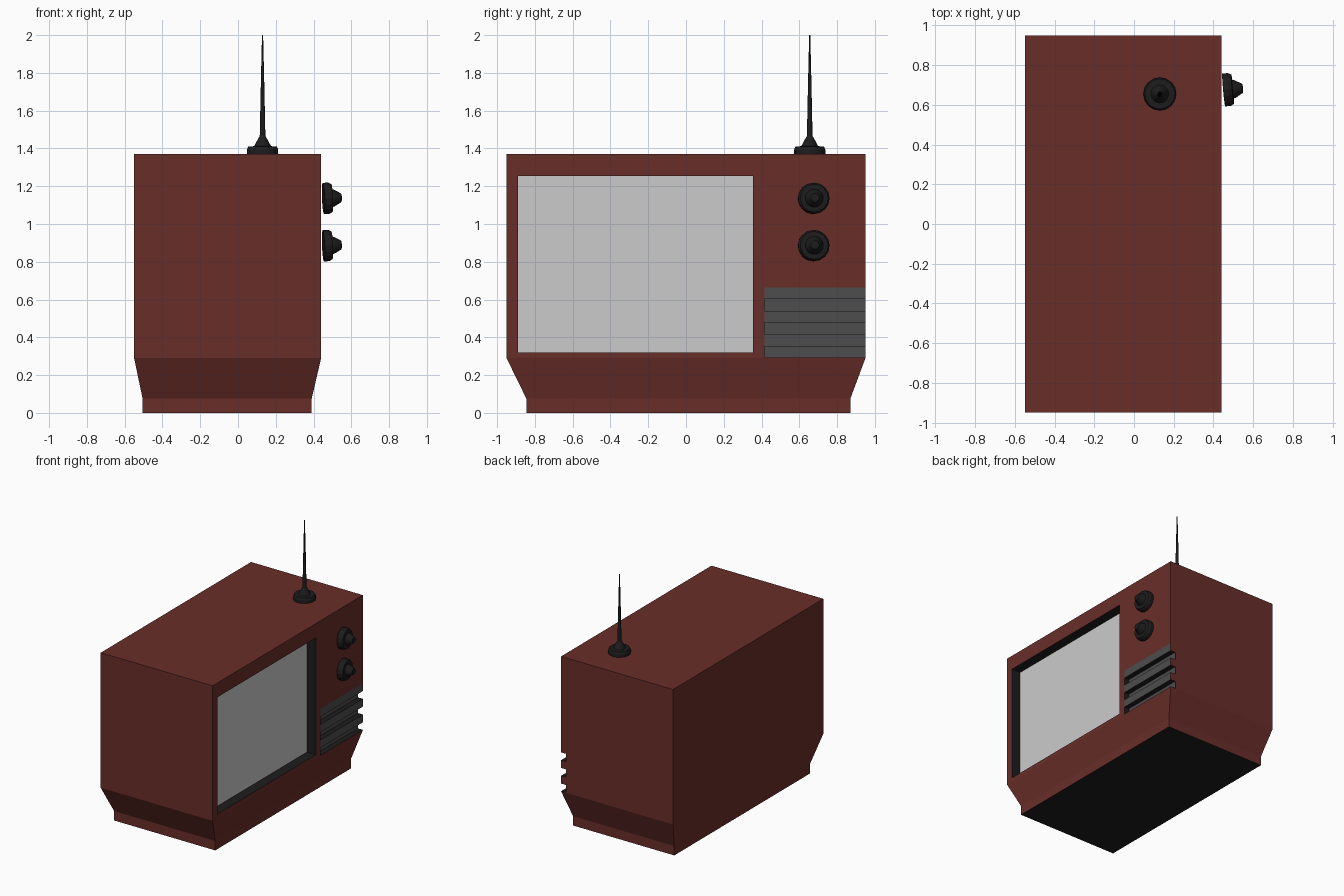
import bpy, bmesh, math
from mathutils import Vector

if "Cube" in bpy.data.objects:
    bpy.data.objects.remove(bpy.data.objects["Cube"])


def material(name, color):
    m = bpy.data.materials.new(name)
    m.diffuse_color = (*color, 1)
    m.use_nodes = True
    m.node_tree.nodes["Principled BSDF"].inputs["Base Color"].default_value = m.diffuse_color
    return m


RED = material("red_wood", (0.14, 0.027, 0.022))
BLACK = material("black", (0.012, 0.012, 0.012))
GREY = material("dark_grey", (0.075, 0.075, 0.075))
GLASS = material("screen_grey", (0.52, 0.52, 0.52))


def make_object(name, bm, mats):
    bmesh.ops.recalc_face_normals(bm, faces=bm.faces)
    me = bpy.data.meshes.new(name)
    bm.to_mesh(me)
    bm.free()
    for m in mats:
        me.materials.append(m)
    ob = bpy.data.objects.new(name, me)
    bpy.context.collection.objects.link(ob)
    return ob


def loft(bm, rings):
    """Skin a stack of closed rings and cap both ends."""
    rows = [[bm.verts.new(p) for p in r] for r in rings]
    n = len(rows[0])
    for a, b in zip(rows, rows[1:]):
        for i in range(n):
            j = (i + 1) % n
            bm.faces.new((a[i], a[j], b[j], b[i]))
    bm.faces.new(rows[0][::-1])
    bm.faces.new(rows[-1])


def rect(x0, x1, y0, y1, z):
    return [(x0, y0, z), (x1, y0, z), (x1, y1, z), (x0, y1, z)]


def box(name, x, y, z, mats):
    bm = bmesh.new()
    loft(bm, [rect(*x, *y, z[0]), rect(*x, *y, z[1])])
    return make_object(name, bm, mats)


def turned(name, profile, location, axis, sides=16):
    """Lathe a (radius, height) profile around an axis."""
    bm = bmesh.new()
    loft(bm, [[(r * math.cos(2 * math.pi * i / sides),
                r * math.sin(2 * math.pi * i / sides), h) for i in range(sides)]
              for r, h in profile])
    ob = make_object(name, bm, [BLACK])
    ob.location = location
    ob.rotation_euler = Vector(axis).to_track_quat('Z', 'Y').to_euler()
    return ob


# Cabinet with tapered foot and dark underside
bm = bmesh.new()
loft(bm, [rect(-0.505, 0.39, -0.845, 0.87, 0),
          rect(-0.505, 0.39, -0.845, 0.87, 0.075),
          rect(-0.55, 0.44, -0.95, 0.95, 0.29),
          rect(-0.55, 0.44, -0.95, 0.95, 1.37)])
bm.normal_update()
for f in bm.faces:
    if f.calc_center_median().z < 0.001:
        f.material_index = 1
cabinet = make_object("cabinet", bm, [RED, BLACK])

# Recesses for the screen and the speaker grille
cutters = [box("screen_cutter", (0.36, 0.6), (-0.89, 0.355), (0.32, 1.255), [BLACK]),
           box("grille_cutter", (0.395, 0.6), (0.415, 1.1), (0.292, 0.665), [BLACK])]
bpy.context.view_layer.objects.active = cabinet
for c in cutters:
    c.hide_render = True
    mod = cabinet.modifiers.new(c.name, 'BOOLEAN')
    mod.operation = 'DIFFERENCE'
    mod.solver = 'EXACT'
    mod.material_mode = 'TRANSFER'
    mod.object = c
    bpy.ops.object.modifier_apply(modifier=mod.name)
    bpy.data.objects.remove(c)

# Screen
box("screen", (0.355, 0.362), (-0.889, 0.354), (0.321, 1.254), [GLASS])

# Speaker grille: back panel and three slats
box("grille_back", (0.39, 0.397), (0.416, 0.949), (0.293, 0.664), [GREY])
for i in range(3):
    z = 0.6025 - i * 0.125
    slat = box(f"grille_slat_{i + 1}", (0.394, 0.44), (0.415, 0.95),
               (z, z + 0.0625), [GREY, BLACK, RED])
    for p in slat.data.polygons:
        if abs(p.normal.z) > 0.5:
            p.material_index = 1
        elif p.normal.y > 0.5:
            p.material_index = 2

# Control knobs, slightly tilted
for i, z in enumerate((1.135, 0.885)):
    turned(f"knob_{i + 1}",
           [(0.083, 0), (0.083, 0.028), (0.074, 0.045), (0.048, 0.047),
            (0.044, 0.058), (0.023, 0.095), (0.015, 0.097)],
           (0.452, 0.675, z), (1, 0.09, 0.04))

# Antenna
turned("antenna",
       [(0.083, 0), (0.083, 0.022), (0.076, 0.04), (0.045, 0.042),
        (0.02, 0.088), (0.015, 0.095), (0.009, 0.38), (0.003, 0.63)],
       (0.13, 0.655, 1.37), (0, 0, 1))
